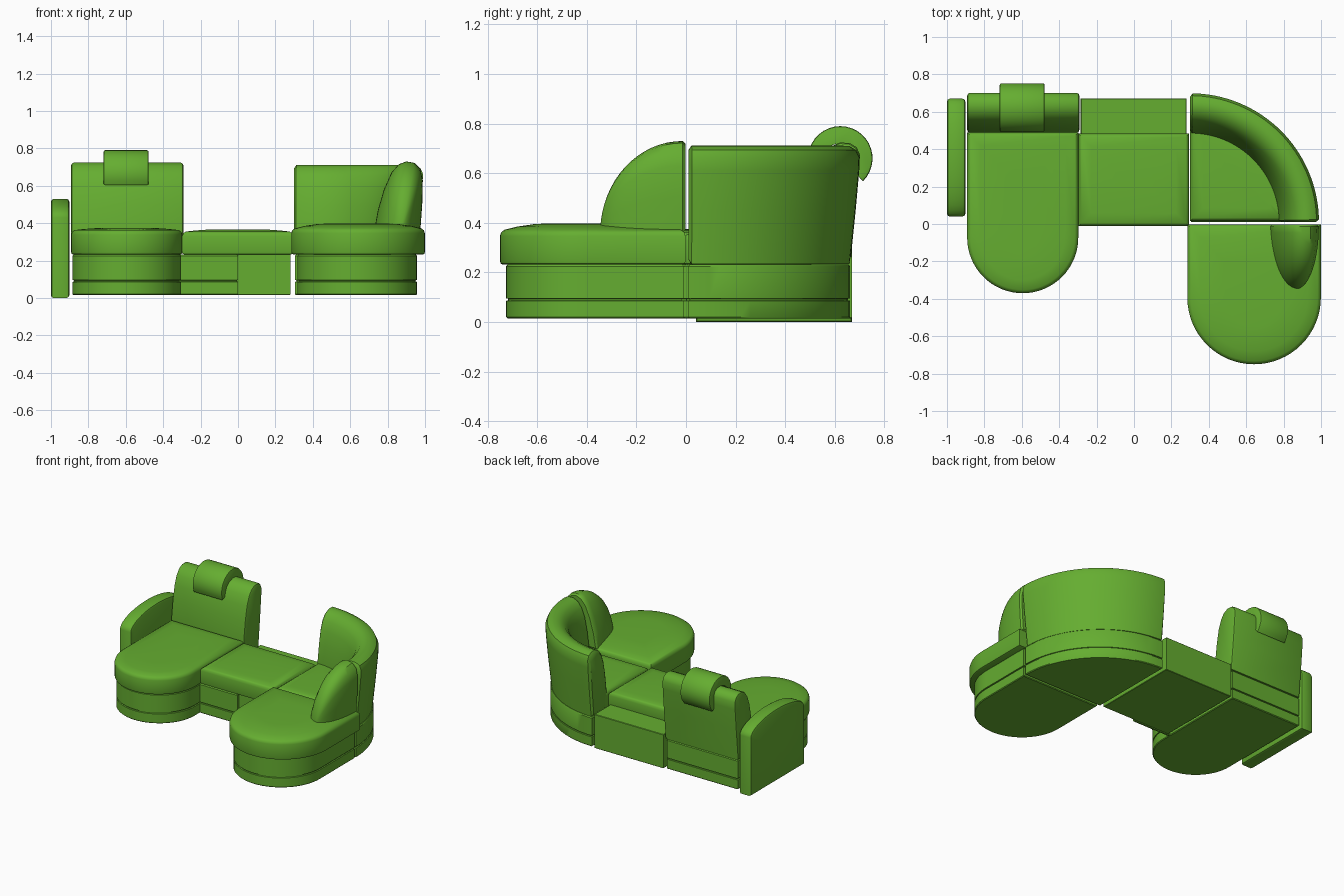
import bpy, bmesh
from math import sin, cos, pi, radians

if "Cube" in bpy.data.objects:
    bpy.data.objects.remove(bpy.data.objects["Cube"])

GREEN = (0.13, 0.42, 0.03, 1)
mat = bpy.data.materials.new("green fabric")
mat.use_nodes = True
mat.diffuse_color = GREEN
mat.node_tree.nodes["Principled BSDF"].inputs["Base Color"].default_value = GREEN


def inset(pts, d):
    """Shrink a 2D outline by d on every side of its bounding box."""
    us, vs = zip(*pts)
    cu, cv = (min(us) + max(us)) / 2, (min(vs) + max(vs)) / 2
    su = 1 - 2 * d / (max(us) - min(us))
    sv = 1 - 2 * d / (max(vs) - min(vs))
    return [(cu + (u - cu) * su, cv + (v - cv) * sv) for u, v in pts]


def loft(name, rings):
    """Skin a list of equal-length 3D rings and cap both ends."""
    bm = bmesh.new()
    rows = [[bm.verts.new(p) for p in ring] for ring in rings]
    n = len(rows[0])
    for a, b in zip(rows, rows[1:]):
        for i in range(n):
            j = (i + 1) % n
            bm.faces.new((a[i], a[j], b[j], b[i]))
    bm.faces.new(rows[0][::-1])
    bm.faces.new(rows[-1])
    bmesh.ops.recalc_face_normals(bm, faces=bm.faces)
    for f in bm.faces:
        f.smooth = True
    for e in bm.edges:
        e.smooth = e.calc_face_angle(0) < radians(35)
    mesh = bpy.data.meshes.new(name)
    bm.to_mesh(mesh)
    bm.free()
    mesh.materials.append(mat)
    obj = bpy.data.objects.new(name, mesh)
    bpy.context.collection.objects.link(obj)
    return obj


def stack(name, outline, levels):
    """Loft a plan outline through (inset, height) levels."""
    return loft(name, [[(x, y, z) for x, y in inset(outline, d)] for d, z in levels])


def along_x(name, section, x0, x1, r=0.015):
    """Extrude a (y, z) section along x with softened ends."""
    steps = [(x0, r), (x0 + r * 0.3, r * 0.3), (x0 + r, 0),
             (x1 - r, 0), (x1 - r * 0.3, r * 0.3), (x1, r)]
    return loft(name, [[(x, y, z) for y, z in inset(section, d)] for x, d in steps])


def rect(x0, x1, y0, y1):
    return [(x0, y0), (x1, y0), (x1, y1), (x0, y1)]


def tongue(x0, x1, y_front, y_back):
    """Square at the back, half round at the front."""
    r, cx = (x1 - x0) / 2, (x0 + x1) / 2
    arc = [(cx - r * cos(pi * i / 32), y_front + r - r * sin(pi * i / 32)) for i in range(33)]
    return arc + [(x1, y_back), (x0, y_back)]


def quarter(cx, cy, r):
    return [(cx, cy)] + [(cx + r * cos(pi / 2 * i / 24), cy + r * sin(pi / 2 * i / 24))
                         for i in range(25)]


def base(name, outline):
    """Plinth with a thin groove around it."""
    stack(name, outline, [(0.005, 0.015), (0, 0.02), (0, 0.086), (0.008, 0.088),
                          (0.008, 0.094), (0, 0.096), (0, 0.225), (0.006, 0.232)])


def cushion(name, outline, top, dome):
    """Padded seat with rounded edges and a slightly domed top."""
    stack(name, outline, [(0.012, 0.232), (0.003, 0.236), (0, 0.246),
                          (0, top - 0.025), (0.005, top - 0.01), (0.018, top),
                          (0.07, top + dome * 0.5), (0.14, top + dome * 0.9),
                          (0.2, top + dome)])


# Left chaise, with its round front
base("left_chaise_base", tongue(-0.885, -0.305, -0.355, 0.66))
cushion("left_chaise_cushion", tongue(-0.892, -0.298, -0.37, 0.49), 0.363, 0.012)

# Leaning backrest section, shared by the straight and the curved back
back = [(0.488, 0.235), (0.488, 0.37), (0.505, 0.5), (0.525, 0.6), (0.55, 0.665),
        (0.58, 0.705), (0.62, 0.724), (0.66, 0.722), (0.688, 0.705), (0.701, 0.675),
        (0.699, 0.62), (0.685, 0.46), (0.662, 0.235)]
along_x("left_backrest", back, -0.892, -0.292)

# Headrest roll draped over the backrest
outer, inner = [], []
for i in range(25):
    k = i / 24
    a = radians(-45 + 250 * k)
    thick = 0.018 + 0.05 * sin(pi * k) ** 0.6
    outer.append((0.622 + 0.13 * cos(a), 0.66 + 0.13 * sin(a)))
    inner.append((0.622 + (0.13 - thick) * cos(a), 0.66 + (0.13 - thick) * sin(a)))
along_x("headrest", outer + inner[::-1], -0.718, -0.478, 0.008)

# Left arm panel with an arched top
arch = [(0.355 + 0.315 * cos(pi * i / 20), 0.43 + 0.1 * sin(pi * i / 20)) for i in range(21)]
along_x("left_arm", arch + [(0.04, 0), (0.67, 0)], -1.0, -0.902)

# Middle seat
stack("middle_block", rect(-0.285, 0.28, 0.015, 0.67),
      [(0.003, 0.015), (0, 0.018), (0, 0.262), (0.003, 0.265)])
base("middle_front_panel", rect(-0.58, 0.0, -0.008, 0.012))
cushion("middle_cushion", rect(-0.298, 0.295, -0.012, 0.484), 0.355, 0.012)

# Curved corner seat
CX, CY = 0.3, 0.01
base("corner_base", quarter(CX + 0.005, CY, 0.652))
cushion("corner_cushion", quarter(CX, CY + 0.005, 0.5), 0.357, 0.006)
rings = []
for i in range(33):
    a = pi / 2 * i / 32
    end = min(i, 32 - i)
    d = 0.018 if end == 0 else 0
    shape = [(y - 0.012, 0.235 + (z - 0.235) * 0.975) for y, z in back]
    if end == 0:
        rings.append([(CX + r * cos(a), CY + r * sin(a), z) for r, z in inset(shape, d)])
        a += 0.02 if i == 0 else -0.02
    ring = [(CX + r * cos(a), CY + r * sin(a), z) for r, z in shape]
    rings.insert(len(rings) - (1 if i == 32 else 0), ring)
loft("corner_backrest", rings)

# Right chaise
base("right_chaise_base", tongue(0.318, 0.956, -0.725, -0.008))
cushion("right_chaise_cushion", tongue(0.285, 0.999, -0.75, -0.002), 0.372, 0.026)

# Side bolster that shrinks to a rounded nose toward the front
pad = [(0.728, 0.36), (0.748, 0.47), (0.78, 0.58), (0.82, 0.67), (0.86, 0.715),
       (0.90, 0.73), (0.945, 0.722), (0.975, 0.69), (0.988, 0.63), (0.985, 0.5), (0.975, 0.36)]
rings = [[(x, -0.002, z) for x, z in inset(pad, 0.012)]]
for i in range(17):
    t = pi / 2 * i / 16.3
    rings.append([(0.87 + (x - 0.87) * cos(t), -0.014 - 0.332 * sin(t),
                   0.36 + (z - 0.36) * cos(t)) for x, z in pad])
loft("side_bolster", rings)
